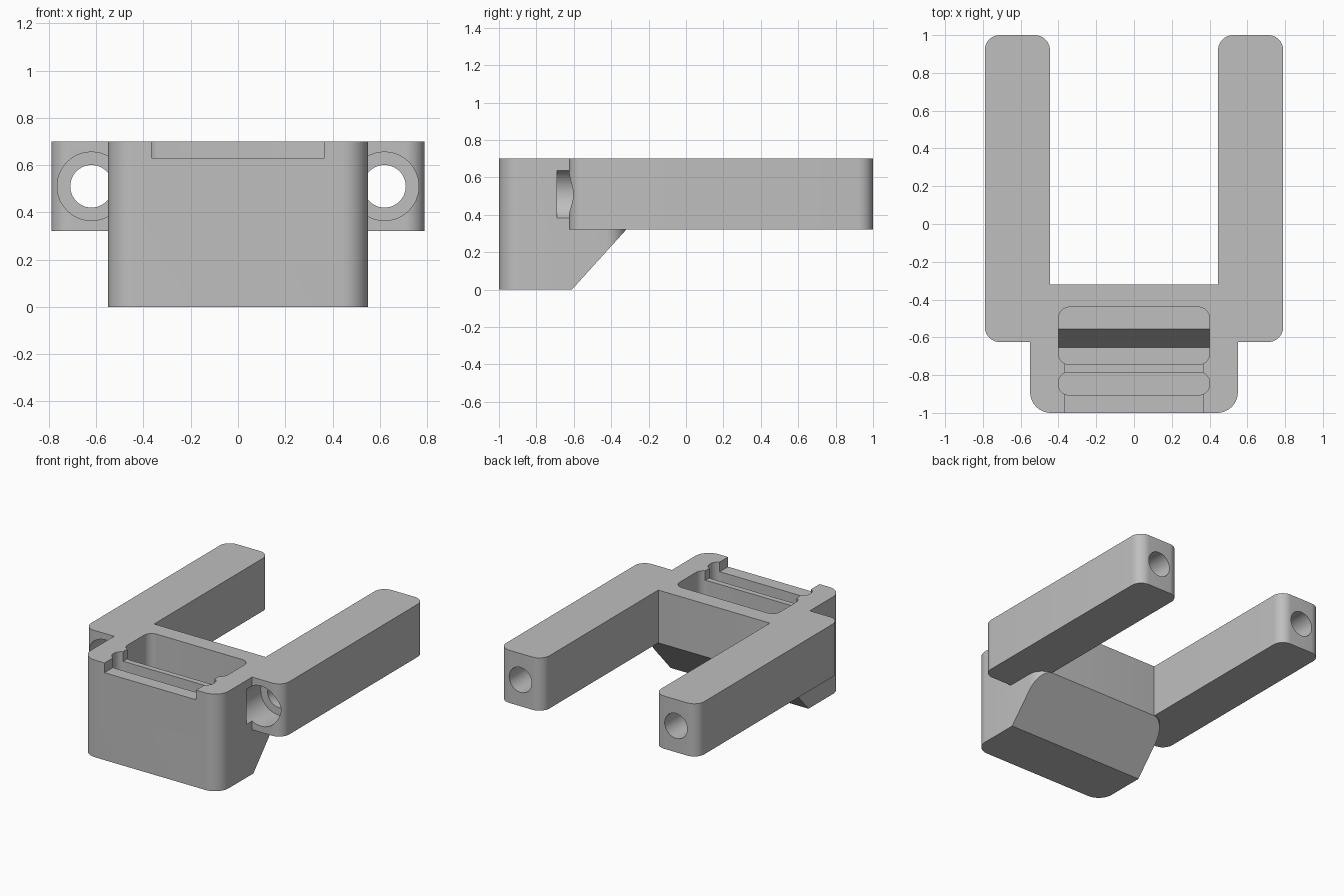
import bpy, bmesh, math

cube = bpy.data.objects.get("Cube")
if cube:
    bpy.data.objects.remove(cube, do_unlink=True)

grey = bpy.data.materials.new("plain grey")
grey.use_nodes = True
colour = (0.52, 0.52, 0.52, 1)
grey.diffuse_color = colour
grey.node_tree.nodes["Principled BSDF"].inputs["Base Color"].default_value = colour

TOP, ARM_BOTTOM = 0.70, 0.32


def extrude(name, points, move):
    """Solid made by sweeping a closed outline along a vector."""
    bm = bmesh.new()
    face = bm.faces.new([bm.verts.new(p) for p in points])
    swept = bmesh.ops.extrude_face_region(bm, geom=[face])
    verts = [g for g in swept["geom"] if isinstance(g, bmesh.types.BMVert)]
    bmesh.ops.translate(bm, vec=move, verts=verts)
    bmesh.ops.recalc_face_normals(bm, faces=bm.faces)
    mesh = bpy.data.meshes.new(name)
    bm.to_mesh(mesh)
    bm.free()
    mesh.materials.append(grey)
    obj = bpy.data.objects.new(name, mesh)
    bpy.context.collection.objects.link(obj)
    return obj


def rounded_block(name, x0, x1, y0, y1, z0, z1, r, steps=10):
    """Upright block with rounded vertical corners."""
    corners = [(x1 - r, y1 - r), (x0 + r, y1 - r), (x0 + r, y0 + r), (x1 - r, y0 + r)]
    points = []
    for i, (cx, cy) in enumerate(corners):
        for s in range(steps + 1):
            a = (i + s / steps) * math.pi / 2
            points.append((cx + r * math.cos(a), cy + r * math.sin(a), z0))
    return extrude(name, points, (0, 0, z1 - z0))


def side_prism(name, profile, half_width):
    """Prism across x from a (y, z) profile."""
    return extrude(name, [(-half_width, y, z) for y, z in profile], (2 * half_width, 0, 0))


def bore(name, x, r, y0, y1, z=0.51, sides=48):
    """Round cutter running front to back."""
    turns = [2 * math.pi * i / sides for i in range(sides)]
    points = [(x + r * math.cos(a), y0, z + r * math.sin(a)) for a in turns]
    return extrude(name, points, (0, y1 - y0, 0))


def combine(target, tool, operation):
    tool.hide_render = True
    mod = target.modifiers.new("combine", "BOOLEAN")
    mod.operation, mod.solver, mod.object = operation, "EXACT", tool
    bpy.context.view_layer.objects.active = target
    bpy.ops.object.modifier_apply(modifier=mod.name)
    bpy.data.objects.remove(tool, do_unlink=True)


# Main housing with its sloped lower back
bracket = rounded_block("bracket", -0.55, 0.55, -1, -0.32, 0, TOP, 0.11)
slope = side_prism("slope_cutter", [(-0.70, -0.1), (-0.61, 0), (-0.32, 0.32), (-0.2, 0.32), (-0.2, -0.1)], 1)
combine(bracket, slope, "DIFFERENCE")

# Two arms
for side in (-1, 1):
    x0, x1 = sorted((side * 0.445, side * 0.79))
    combine(bracket, rounded_block("arm", x0, x1, -0.625, 1, ARM_BOTTOM, TOP, 0.08), "UNION")

# Bolt holes with wide front recesses
for side in (-1, 1):
    combine(bracket, bore("bolt_hole", side * 0.62, 0.09, -0.68, 1.2), "DIFFERENCE")
    combine(bracket, bore("bolt_recess", side * 0.62, 0.145, -0.69, -0.42), "DIFFERENCE")

# Large pocket with a stepped, sloping floor
pocket = rounded_block("pocket_cutter", -0.40, 0.40, -0.745, -0.44, 0.10, 0.9, 0.06)
floor_step = side_prism("floor_step", [(-0.66, 0.05), (-0.655, 0.10), (-0.555, 0.30), (-0.4, 0.30), (-0.4, 0.05)], 0.6)
combine(pocket, floor_step, "DIFFERENCE")
combine(bracket, pocket, "DIFFERENCE")

# Narrow slot and the shallow opening at the front
slot = rounded_block("slot_cutter", -0.40, 0.40, -0.905, -0.785, 0.10, 0.9, 0.055)
combine(bracket, slot, "DIFFERENCE")
notch = rounded_block("notch_cutter", -0.365, 0.365, -1.2, -0.70, 0.63, 0.9, 0.02)
combine(bracket, notch, "DIFFERENCE")

# Smooth rounded corners, crisp edges
for obj in bpy.context.selected_objects:
    obj.select_set(False)
bracket.select_set(True)
bpy.context.view_layer.objects.active = bracket
bpy.ops.object.shade_smooth_by_angle(angle=math.radians(30))
